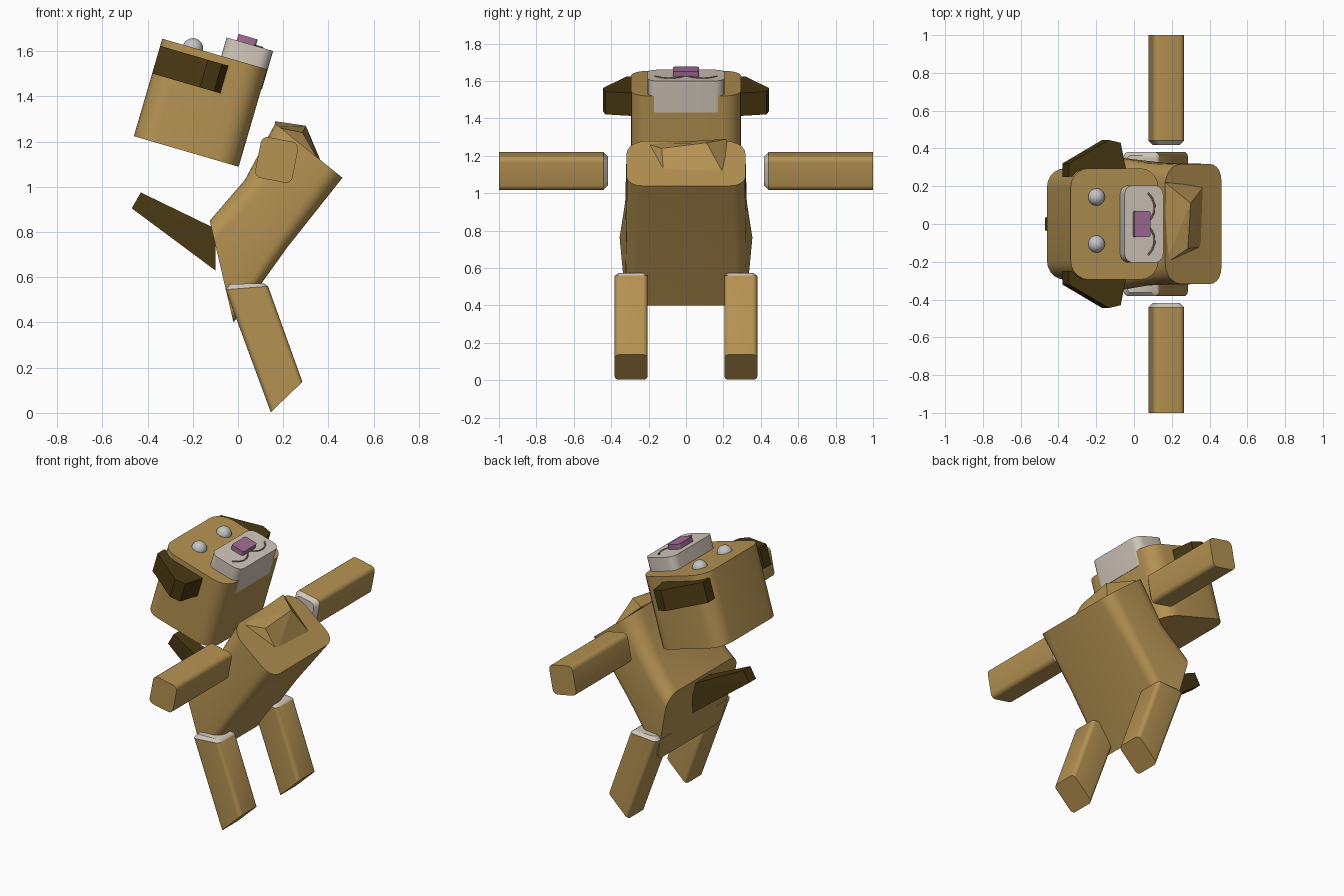
import bpy, bmesh, math
from mathutils import Vector as V

if "Cube" in bpy.data.objects:
    bpy.data.objects.remove(bpy.data.objects["Cube"])


def material(name, rgb):
    m = bpy.data.materials.new(name)
    m.diffuse_color = (*rgb, 1)
    m.use_nodes = True
    m.node_tree.nodes["Principled BSDF"].inputs["Base Color"].default_value = m.diffuse_color
    return m


TAN = material("tan", (0.46, 0.29, 0.085))
BROWN = material("dark_brown", (0.065, 0.04, 0.006))
CREAM = material("cream", (0.64, 0.57, 0.49))
PINK = material("mauve_pink", (0.36, 0.15, 0.30))
GREY = material("eye_grey", (0.55, 0.55, 0.55))
LINE = material("mouth_grey", (0.22, 0.20, 0.18))
Y = V((0, 1, 0))


def finish(name, bm, mats, smooth=True):
    bmesh.ops.recalc_face_normals(bm, faces=bm.faces)
    me = bpy.data.meshes.new(name)
    bm.to_mesh(me)
    bm.free()
    ob = bpy.data.objects.new(name, me)
    bpy.context.collection.objects.link(ob)
    for m in mats:
        me.materials.append(m)
    if smooth:
        bpy.ops.object.select_all(action='DESELECT')
        ob.select_set(True)
        bpy.context.view_layer.objects.active = ob
        bpy.ops.object.shade_smooth_by_angle(angle=math.radians(35))
    return ob


def ring(p0, p1, side, w0, w1, r0, r1, seg=5):
    """Rounded four-sided section from p0 to p1, half widths w0 and w1 along side."""
    p0, p1 = V(p0), V(p1)
    d = (p1 - p0).normalized()
    pts = []
    for p, w, r, along, s in ((p0, w0, r0, d, -1), (p0, w0, r0, d, 1),
                              (p1, w1, r1, -d, 1), (p1, w1, r1, -d, -1)):
        c = p + along * r + side * s * (w - r)
        arc = [c - along * r * math.sin(a) + side * s * r * math.cos(a)
               for a in (math.pi / 2 * i / seg for i in range(seg + 1))]
        # alternate direction so the outline runs one way round
        pts += arc if s * (1 if along is d else -1) < 0 else arc[::-1]
    return pts


def loft(name, rings, mats, start_mat=0):
    bm = bmesh.new()
    vs = [[bm.verts.new(p) for p in r] for r in rings]
    n = len(vs[0])
    bm.faces.new(vs[0]).material_index = start_mat
    bm.faces.new(vs[-1][::-1])
    for k, (a, b) in enumerate(zip(vs, vs[1:])):
        for i in range(n):
            j = (i + 1) % n
            f = bm.faces.new((a[i], a[j], b[j], b[i]))
            f.material_index = start_mat if k == 0 else 0
    return finish(name, bm, mats)


def hull(name, pts, mat):
    bm = bmesh.new()
    for p in pts:
        bm.verts.new(p)
    bmesh.ops.convex_hull(bm, input=bm.verts)
    return finish(name, bm, [mat], False)


# Tilted head frame: u runs across the head, v points out of the face
O, U, W = V((-0.335, 0, 1.655)), V((0.96, 0, -0.28)), V((0.28, 0, 0.96))


def head_pt(u, y, v):
    return O + U * u + Y * y + W * v


def head_block(name, u0, u1, w, v0, v1, r, mat):
    loft(name, [ring(head_pt(u0, 0, v), head_pt(u1, 0, v), Y, w, w, r, r)
                for v in (v0, v1)], [mat])


head_block("head", 0, 0.483, 0.295, -0.449, 0, 0.10, TAN)
head_block("muzzle", 0.272, 0.486, 0.205, -0.09, 0.085, 0.05, CREAM)
head_block("nose", 0.318, 0.406, 0.07, 0.075, 0.115, 0.012, PINK)

# Eyes
for i, y in enumerate((0.143, -0.106)):
    bm = bmesh.new()
    bmesh.ops.create_uvsphere(bm, u_segments=20, v_segments=12, radius=0.046)
    bmesh.ops.translate(bm, verts=bm.verts, vec=head_pt(0.142, y, -0.004))
    finish("eye_%d" % i, bm, [GREY])

for s, tag in ((1, "left"), (-1, "right")):
    # Ear: a slanted flap
    outline = [(0, .25), (0, .32), (.22, .445), (.285, .43), (.317, .28)]
    hull("ear_" + tag, [head_pt(u, s * y, v) for u, y in outline
                        for v in (-0.033, -0.16)], BROWN)

    # Mouth line
    cu = bpy.data.curves.new("mouth_" + tag, 'CURVE')
    cu.dimensions = '3D'
    cu.bevel_depth = 0.005
    cu.bevel_resolution = 1
    path = [(.40, .165), (.425, .135), (.437, .10), (.435, .065), (.422, .035), (.405, .015)]
    sp = cu.splines.new('POLY')
    sp.points.add(len(path) - 1)
    for p, (u, y) in zip(sp.points, path):
        p.co = (*head_pt(u, s * y, 0.085), 1)
    cu.materials.append(LINE)
    bpy.context.collection.objects.link(bpy.data.objects.new("mouth_" + tag, cu))

    # Arm: straight out to the side, with a cream inner end
    a = math.radians(-11)
    across, up = V((math.cos(a), 0, math.sin(a))), V((-math.sin(a), 0, math.cos(a)))
    rings = []
    for y, inset in ((.418, .02), (.442, 0), (1.0, 0)):
        c = V((0.171, s * y, 1.119))
        h, w = 0.084 - inset, 0.092 - inset
        rings.append(ring(c - across * h, c + across * h, up, w, w, .03, .03))
    loft("arm_" + tag, rings, [TAN, CREAM], 1)

    # Leg: leaning, cream top end, slanted foot
    y = s * 0.293
    loft("leg_" + tag, [
        ring((-.035, y, .57), (.115, y, .573), Y, .07, .07, .02, .02),
        ring((-.055, y, .545), (.133, y, .56), Y, .088, .088, .025, .025),
        ring((.145, y, .003), (.285, y, .137), Y, .088, .088, .025, .025)],
        [TAN, CREAM], 1)

# Body: rump to shoulders
loft("body", [
    ring((-.125, 0, .85), (-.02, 0, .40), Y, .355, .325, .09, .05),
    ring((.03, 0, 1.03), (.22, 0, .735), Y, .325, .32, .09, .06),
    ring((.165, 0, 1.28), (.462, 0, 1.04), Y, .318, .318, .11, .08)], [TAN])

# Neck flap: raised wedge on the shoulder end
hull("neck_flap", [(.165, .22, 1.29), (.165, -.21, 1.265), (.30, .11, 1.27),
                   (.285, -.13, 1.24), (.37, .20, 1.105), (.36, -.12, 1.11),
                   (.15, 0, 1.2)], TAN)

# Tail
hull("tail", [(x, s * w, z) for s in (1, -1) for x, z, w in
              ((-.43, .975, .035), (-.47, .905, .035), (-.10, .63, .075), (-.10, .815, .075))],
     BROWN)
